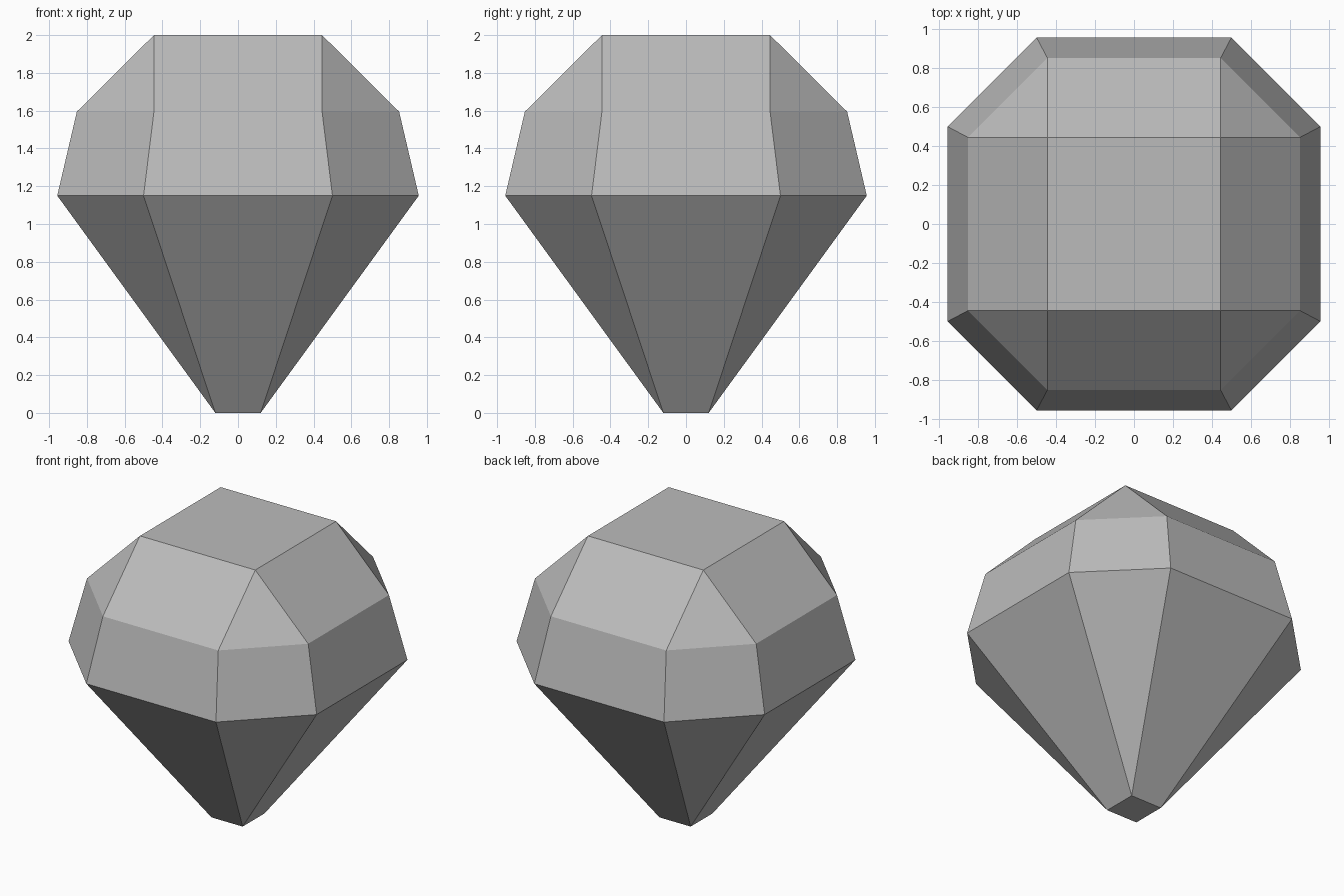
import bpy
import bmesh

cube = bpy.data.objects.get("Cube")
if cube:
    bpy.data.objects.remove(cube, do_unlink=True)

# Single grey stone colour
grey = bpy.data.materials.new("stone_grey")
grey.use_nodes = True
colour = (0.5, 0.5, 0.5, 1)
grey.diffuse_color = colour
grey.node_tree.nodes["Principled BSDF"].inputs["Base Color"].default_value = colour


def ring(a, b, z):
    """Corners of a cut-corner square, or of a plain square when a equals b."""
    corners = {(a, b), (b, a)}
    return [(sx * x, sy * y, z) for x, y in sorted(corners)
            for sx in (-1, 1) for sy in (-1, 1)]


# Levels from tip to table: tip square, girdle, crown, table square
levels = [(0.12, 0.12, 0), (0.5, 0.957, 1.15), (0.445, 0.853, 1.595), (0.445, 0.445, 2)]

# The cut stone is the hull of its levels, with flat facets
bm = bmesh.new()
for level in levels:
    for point in ring(*level):
        bm.verts.new(point)
bmesh.ops.convex_hull(bm, input=bm.verts)
bmesh.ops.dissolve_limit(bm, angle_limit=0.02, verts=bm.verts, edges=bm.edges)
bmesh.ops.recalc_face_normals(bm, faces=bm.faces)

mesh = bpy.data.meshes.new("gemstone")
bm.to_mesh(mesh)
bm.free()
mesh.materials.append(grey)
gem = bpy.data.objects.new("gemstone", mesh)
bpy.context.collection.objects.link(gem)
